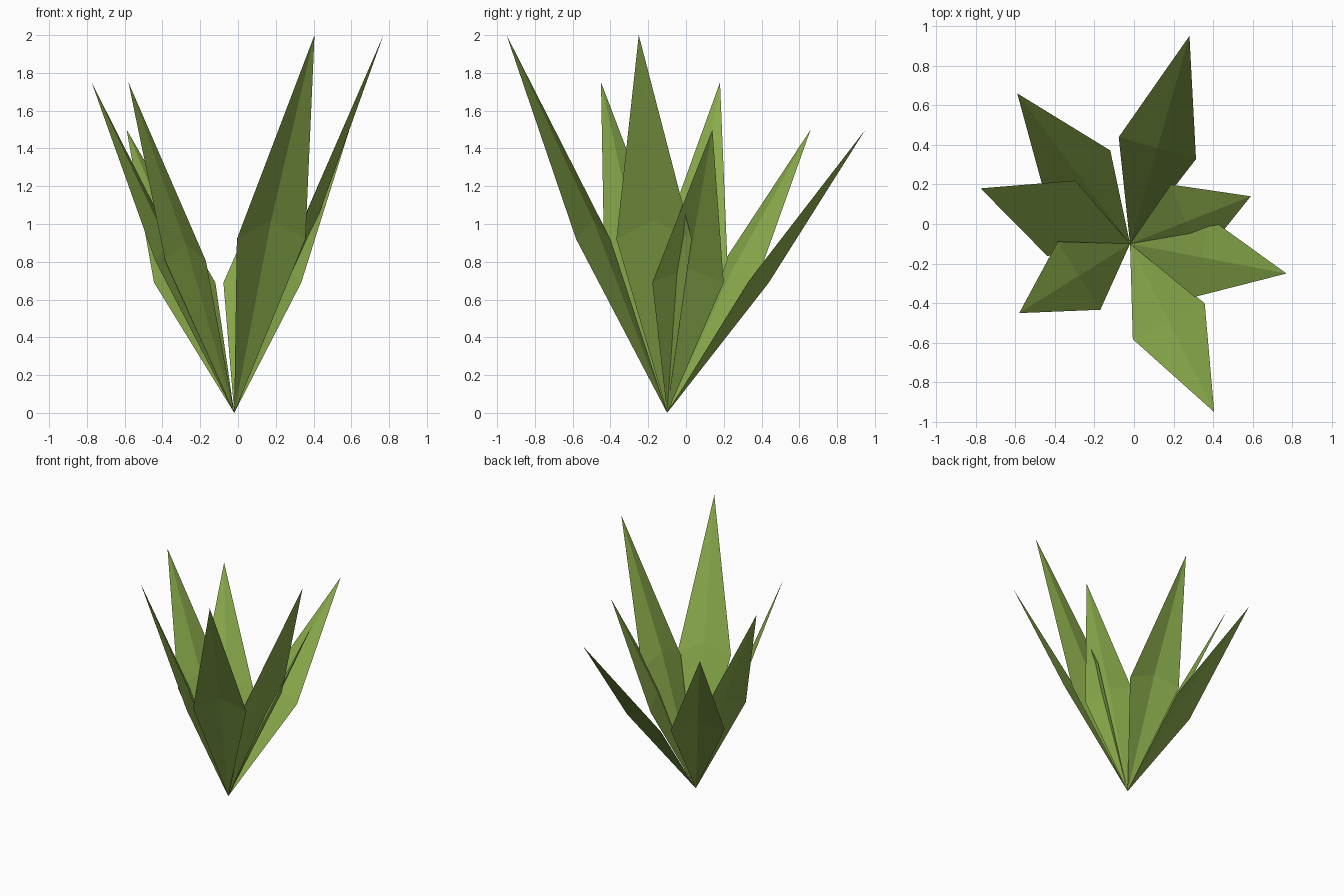
import bpy

if "Cube" in bpy.data.objects:
    bpy.data.objects.remove(bpy.data.objects["Cube"])

# Leaf colour
green = bpy.data.materials.new("leaf_green")
green.diffuse_color = (0.25, 0.40, 0.07, 1)
green.use_nodes = True
green.node_tree.nodes["Principled BSDF"].inputs["Base Color"].default_value = green.diffuse_color

ROOT = (-0.02, -0.10, 0.0)
HALF_WIDTH = 0.203
WIDEST = 0.46      # fraction of the leaf length where it is widest
RIDGE = 0.51       # height fraction of the raised middle point


def leaf(name, tip):
    """Single-sheet kite leaf with a raised centre rib."""
    dx, dy = tip[0] - ROOT[0], tip[1] - ROOT[1]
    reach = (dx * dx + dy * dy) ** 0.5
    sx, sy = -dy / reach * HALF_WIDTH, dx / reach * HALF_WIDTH
    mx, my = ROOT[0] + dx * WIDEST, ROOT[1] + dy * WIDEST
    verts = [ROOT,
             (mx - sx, my - sy, tip[2] * WIDEST),
             (mx, my, tip[2] * RIDGE),
             (mx + sx, my + sy, tip[2] * WIDEST),
             tip]
    faces = [(0, 1, 2), (0, 2, 3), (1, 4, 2), (2, 4, 3)]
    mesh = bpy.data.meshes.new(name)
    mesh.from_pydata(verts, [], faces)
    mesh.materials.append(green)
    obj = bpy.data.objects.new(name, mesh)
    bpy.context.collection.objects.link(obj)


# Tips of the seven leaves, going round the plant
tips = [(0.28, 0.95, 1.5), (-0.59, 0.66, 1.5), (-0.775, 0.18, 1.75),
        (-0.58, -0.45, 1.75), (0.405, -0.95, 2.0), (0.77, -0.25, 2.0),
        (0.59, 0.14, 1.5)]
for i, tip in enumerate(tips):
    leaf(f"leaf_{i + 1}", tip)
